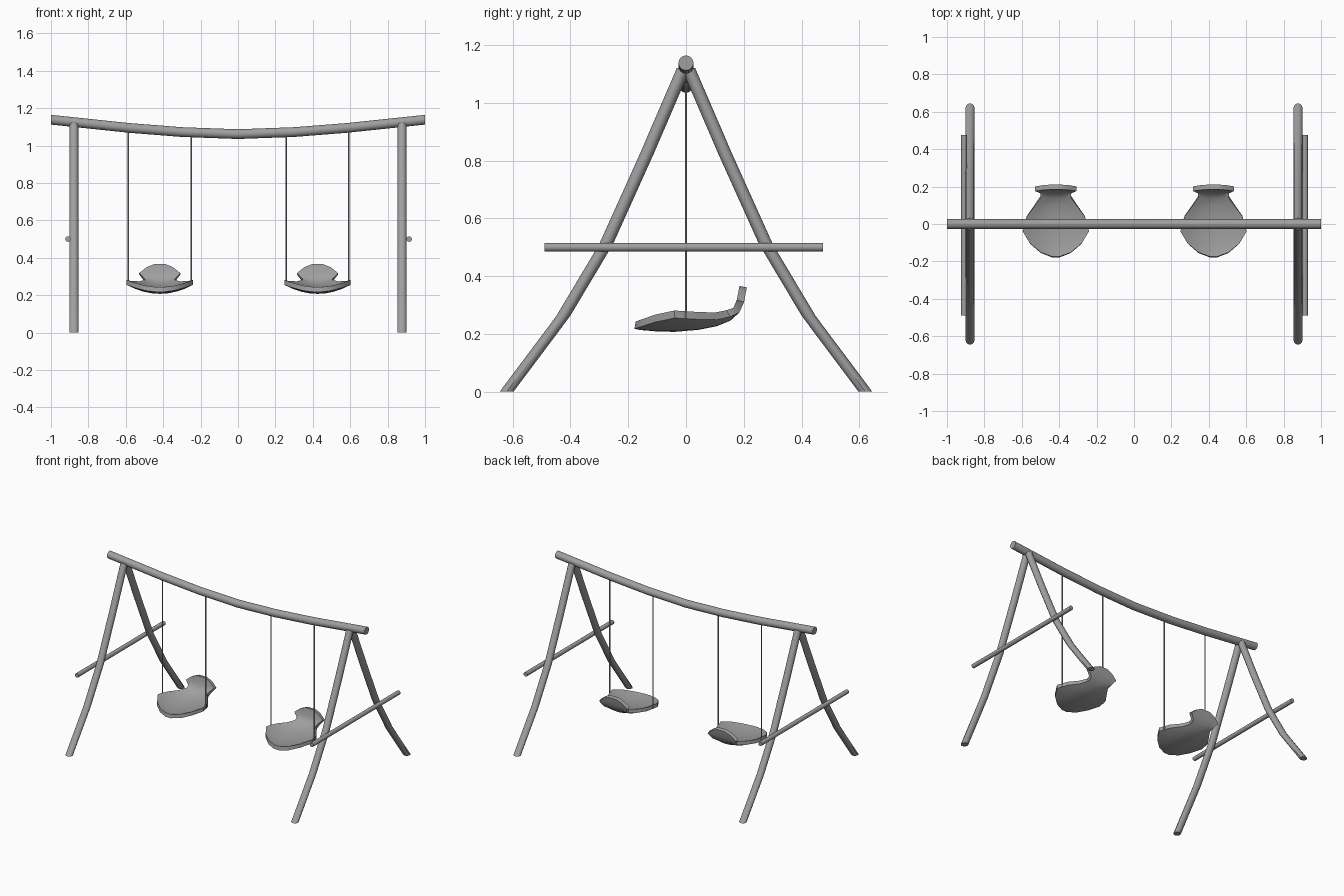
import bpy, bmesh, math
from mathutils import Vector

if "Cube" in bpy.data.objects:
    bpy.data.objects.remove(bpy.data.objects["Cube"])

grey = bpy.data.materials.new("plain grey")
grey.use_nodes = True
grey.diffuse_color = (0.35, 0.35, 0.35, 1)
grey.node_tree.nodes["Principled BSDF"].inputs["Base Color"].default_value = grey.diffuse_color


def finish(name, bm):
    bmesh.ops.recalc_face_normals(bm, faces=bm.faces)
    mesh = bpy.data.meshes.new(name)
    bm.to_mesh(mesh)
    bm.free()
    mesh.materials.append(grey)
    obj = bpy.data.objects.new(name, mesh)
    bpy.context.collection.objects.link(obj)
    bpy.ops.object.select_all(action='DESELECT')
    obj.select_set(True)
    bpy.context.view_layer.objects.active = obj
    bpy.ops.object.shade_smooth_by_angle(angle=math.radians(35))
    return obj


def bridge(bm, rows, closed):
    for a, b in zip(rows, rows[1:]):
        n = len(a)
        for i in range(n if closed else n - 1):
            j = (i + 1) % n
            bm.faces.new((a[i], a[j], b[j], b[i]))


def pole(name, path, radius, axis, sides=12):
    """Round pole along a path, with every ring square to one world axis."""
    bm = bmesh.new()
    u, v = [k for k in range(3) if k != axis]
    rows = []
    for p in path:
        ring = []
        for i in range(sides):
            t = math.tau * i / sides
            co = Vector(p)
            co[u] += radius * math.cos(t)
            co[v] += radius * math.sin(t)
            ring.append(bm.verts.new(co))
        rows.append(ring)
    bridge(bm, rows, True)
    bm.faces.new(rows[0])
    bm.faces.new(rows[-1])
    return finish(name, bm)


# Sagging top beam
half = [(0, 1.061), (0.3, 1.072), (0.58, 1.094), (1, 1.138)]
beam = [(-x, 0, z) for x, z in reversed(half[1:])] + [(x, 0, z) for x, z in half]
pole("top_beam", beam, 0.026, 0, 16)

# Curved legs and side rails
leg = [(0.008, 1.12), (0.135, 0.825), (0.277, 0.51), (0.425, 0.262), (0.621, 0)]
for side, sx in (("right", -1), ("left", 1)):
    for end, sy in (("front", -1), ("back", 1)):
        pole(f"{end}_{side}_leg", [(sx * 0.877, sy * y, z) for y, z in leg], 0.024, 2)
    rail_x = 0.003 + sx * 0.912
    pole(f"{side}_side_rail", [(rail_x, -0.49, 0.5), (rail_x, 0.475, 0.5)], 0.015, 1)

# Seat stations from front lip to backrest top: y, z, half width, edge rise
stations = [
    (-0.174, 0.243, 0.02, 0), (-0.152, 0.239, 0.08, 0.012),
    (-0.105, 0.235, 0.137, 0.032), (-0.04, 0.233, 0.177, 0.048),
    (0.04, 0.24, 0.155, 0.036), (0.1, 0.252, 0.11, 0.022),
    (0.14, 0.268, 0.08, 0.014), (0.164, 0.29, 0.083, 0),
    (0.176, 0.318, 0.11, 0), (0.182, 0.35, 0.07, 0), (0.185, 0.366, 0.03, 0),
]


def seat(name, cx):
    """Dished seat shell, thickened below and behind."""
    bm = bmesh.new()
    across = [i / 4 for i in range(-4, 5)]
    tops, unders = [], []
    for i, (y, z, w, rise) in enumerate(stations):
        a, b = stations[max(i - 1, 0)], stations[min(i + 1, len(stations) - 1)]
        slope = Vector((b[0] - a[0], b[1] - a[1])).normalized()
        back, down = slope.y * 0.026, slope.x * 0.026
        tops.append([bm.verts.new((cx + w * u, y, z + rise * u * u)) for u in across])
        unders.append([bm.verts.new((cx + w * u, y + back, z + rise * u * u - down))
                       for u in across])
    bridge(bm, tops, False)
    bridge(bm, unders, False)
    # Rim walls on the sides and at both ends
    for k in (0, -1):
        bridge(bm, [[r[k] for r in tops], [r[k] for r in unders]], False)
        bridge(bm, [tops[k], unders[k]], False)
    return finish(name, bm)


# Two seats, each hung on two ropes
for side, cx in (("right", -0.418), ("left", 0.425)):
    seat(f"{side}_seat", cx)
    for label, off in (("outer", 0.168), ("inner", -0.168)):
        x = cx + math.copysign(off, cx) * (1 if off > 0 else -1)
        x = cx + off * (1 if cx > 0 else -1)
        pole(f"{side}_seat_{label}_rope", [(x, 0, 0.255), (x, 0, 1.08)], 0.004, 2, 8)
